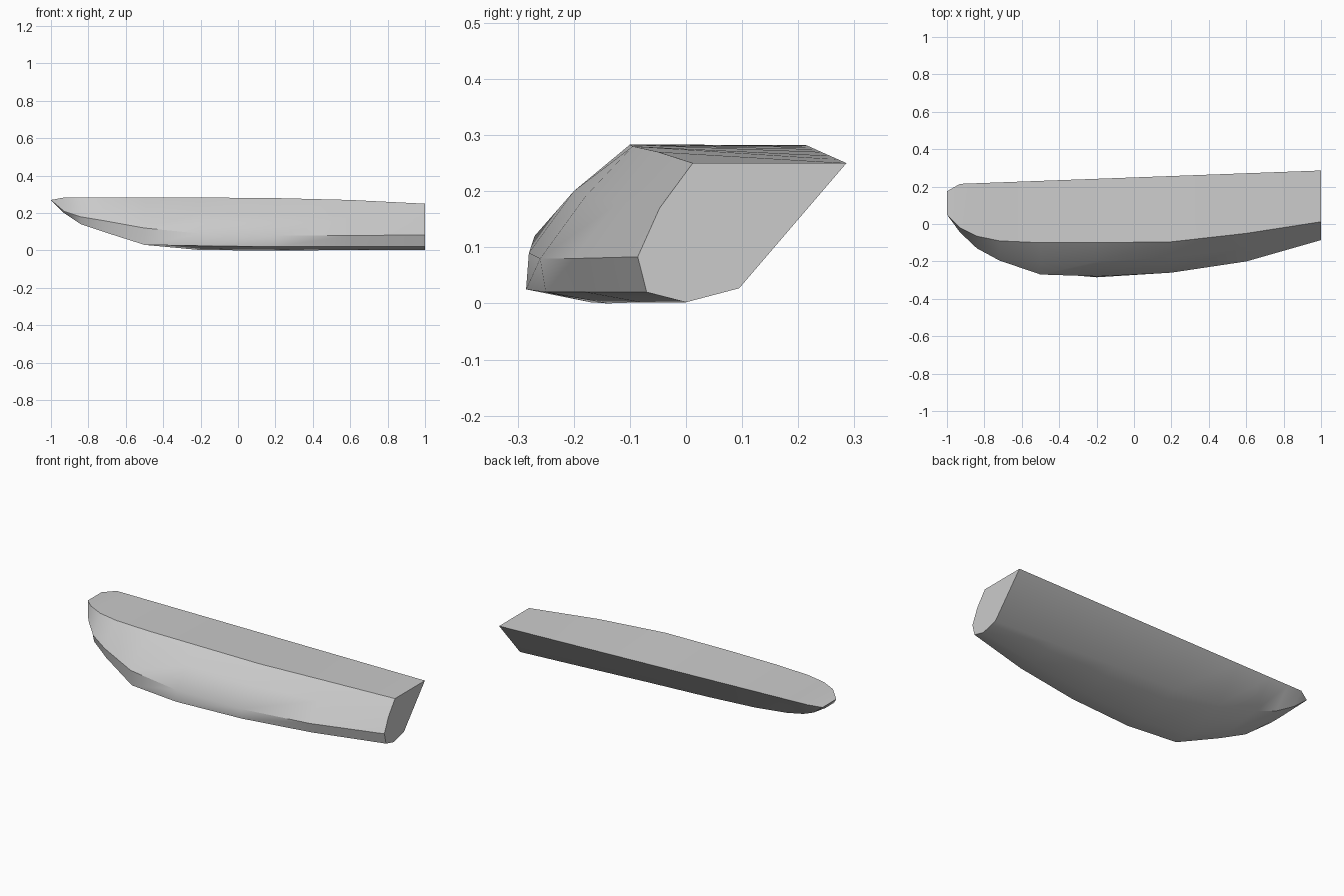
import bpy
import bmesh
import math

# Remove the default cube only
default_cube = bpy.data.objects.get("Cube")
if default_cube:
    bpy.data.objects.remove(default_cube, do_unlink=True)

# Single hull colour
hull_grey = bpy.data.materials.new("hull_grey")
hull_grey.use_nodes = True
grey = (0.6, 0.6, 0.6, 1)
hull_grey.diffuse_color = grey
hull_grey.node_tree.nodes["Principled BSDF"].inputs["Base Color"].default_value = grey

# Stations from stern to bow, then each long hull line as (y, z) at those stations, in hundredths
stations = (100, 60, 20, -20, -50, -72, -84, -93)
deck_edge = ((1.2, 25), (-5, 27), (-9.5, 28), (-10, 28.3), (-10, 28.3), (-9, 28.3), (-6.5, 28.3), (-2, 28.3))
upper_side = ((-4.7, 17), (-12, 18), (-18, 19), (-20, 20), (-20, 20), (-15, 22), (-10, 23), (-3.5, 24))
chine = ((-8.6, 8.3), (-20, 8), (-26, 8), (-28, 9), (-27, 12), (-19.5, 16), (-13, 18), (-4.5, 21))
bilge = ((-7, 2), (-18, 2), (-25, 2), (-28.5, 2.5), (-26, 3), (-18, 10), (-12, 14), (-3, 20))
bottom = ((0, 0.2), (-8, 0.2), (-14, 0), (-17, 0.2), (-17, 3), (-10, 10), (-3, 14.5), (5, 20))
back_chine_heights = (2.7, 4.5, 6.5, 8, 10, 13.5, 17, 21.5)
hull_lines = (deck_edge, upper_side, chine, bilge, bottom)


def back_top(x):
    """Straight upper edge of the flat back."""
    return 0.249 + 0.037 * x, 0.25 + 0.0165 * (1 - x)


def section(index):
    """Closed cross-section of the hull at one station."""
    x = stations[index] / 100
    top_y, top_z = back_top(x)
    low_z = back_chine_heights[index] / 100
    low_y = top_y - (top_z - low_z) * 0.857
    points = [(x, top_y, top_z)]
    points += [(x, line[index][0] / 100, line[index][1] / 100) for line in hull_lines]
    points.append((x, low_y, low_z))
    return points


def bridge(bm, first, second):
    """Skin the gap between two neighbouring sections."""
    count = len(first)
    for i in range(count):
        j = (i + 1) % count
        corners = []
        for vert in (first[i], first[j], second[j], second[i]):
            if vert not in corners:
                corners.append(vert)
        if len(corners) > 2:
            bm.faces.new(corners)


# Loft the hull along its stations
bm = bmesh.new()
rings = [[bm.verts.new(p) for p in section(i)] for i in range(len(stations))]

# The bow closes to one short blunt edge
bow_back = bm.verts.new((-1, 0.175, 0.27))
bow_front = bm.verts.new((-1, 0.05, 0.27))
rings.append([bow_back] + [bow_front] * len(hull_lines) + [bow_back])

for first, second in zip(rings, rings[1:]):
    bridge(bm, first, second)

# Flat transom at the stern
bm.faces.new(rings[0])
bmesh.ops.recalc_face_normals(bm, faces=bm.faces)

mesh = bpy.data.meshes.new("half_hull")
bm.to_mesh(mesh)
bm.free()
mesh.materials.append(hull_grey)
half_hull = bpy.data.objects.new("half_hull", mesh)
bpy.context.collection.objects.link(half_hull)

# Smooth the planking but keep the transom and hard chines crisp
bpy.ops.object.select_all(action="DESELECT")
half_hull.select_set(True)
bpy.context.view_layer.objects.active = half_hull
bpy.ops.object.shade_smooth_by_angle(angle=math.radians(40))
